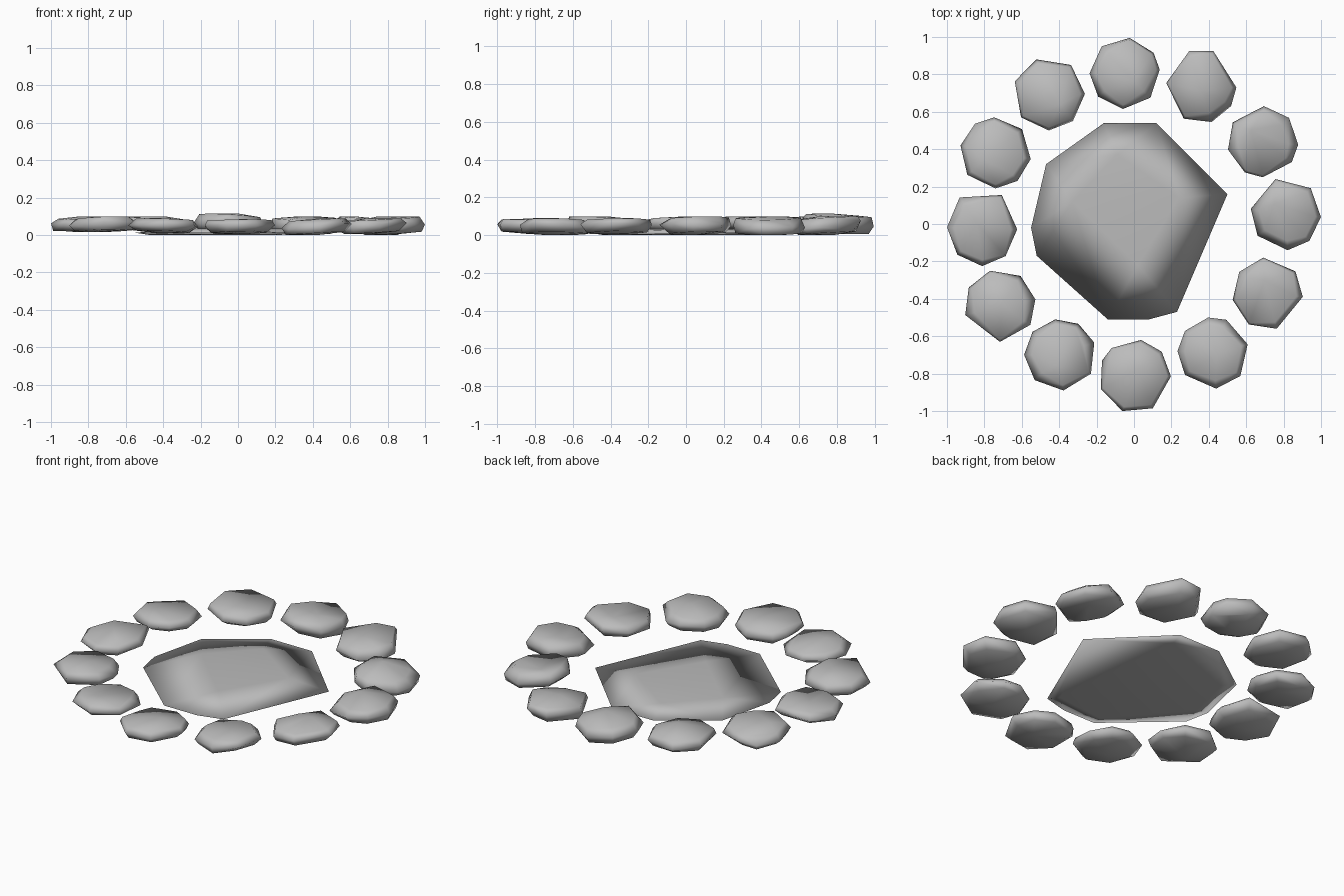
import bpy
import bmesh
import math
import random

random.seed(5)

cube = bpy.data.objects.get("Cube")
if cube:
    bpy.data.objects.remove(cube, do_unlink=True)

# One plain grey for all the stones
grey = bpy.data.materials.new("stone_grey")
grey.use_nodes = True
colour = (0.5, 0.5, 0.5, 1)
grey.diffuse_color = colour
grey.node_tree.nodes["Principled BSDF"].inputs["Base Color"].default_value = colour


def hull_object(name, points, sharp_angle):
    """Wrap points in a convex hull and shade it like a worn rock."""
    bm = bmesh.new()
    for point in points:
        bm.verts.new(point)
    result = bmesh.ops.convex_hull(bm, input=bm.verts[:])
    loose = {g for g in result["geom_interior"] + result["geom_unused"]
             if isinstance(g, bmesh.types.BMVert) and g.is_valid}
    bmesh.ops.delete(bm, geom=list(loose), context="VERTS")
    bmesh.ops.recalc_face_normals(bm, faces=bm.faces[:])
    mesh = bpy.data.meshes.new(name)
    bm.to_mesh(mesh)
    bm.free()
    mesh.materials.append(grey)
    obj = bpy.data.objects.new(name, mesh)
    bpy.context.collection.objects.link(obj)
    bpy.ops.object.select_all(action="DESELECT")
    obj.select_set(True)
    bpy.context.view_layer.objects.active = obj
    bpy.ops.object.shade_smooth_by_angle(angle=math.radians(sharp_angle))


def fit(values, centre, size):
    """Stretch coordinates so that they span size around centre."""
    low, high = min(values), max(values)
    return [centre + size * ((v - low) / (high - low) - 0.5) for v in values]


def ring_stone(name, x, y, low, high, corners):
    """Small flat boulder: a polygon rim with steep flanks and tilted caps."""
    width, depth = 0.375, 0.38
    angles = [math.radians(a) for a in corners]
    xs = fit([math.cos(a) for a in angles], x, width)
    ys = fit([math.sin(a) for a in angles], y, depth)
    middle, rise = (low + high) / 2, (high - low) / 2
    tilt = random.uniform(0, math.tau)
    points = []
    for a, px, py in zip(angles, xs, ys):
        lean = math.cos(a - tilt)
        points.append((px, py, middle + rise * (0.3 * lean + random.uniform(-0.25, 0.25))))
        # Every corner carries a top and a bottom facet
        for side in (1, -1):
            s = random.uniform(0.7, 0.95)
            height = rise * (0.8 + 0.2 * side * lean)
            points.append((x + (px - x) * s, y + (py - y) * s, middle + side * height))
    # Off-centre crown and base
    for z in (low, high):
        points.append((x + random.uniform(-0.07, 0.07), y + random.uniform(-0.07, 0.07), z))
    hull_object(name, points, 110)


# Ring of stones, counter-clockwise from the back; corners are in degrees
ring = {
    "back": (-0.05, 0.805, 0.005, 0.115, (6, 35, 82, 131, 180, 221, 267, 317)),
    "back_left": (0.36, 0.735, 0, 0.1, (70, 110, 175, 240, 287, 328, 358)),
    "left_back": (0.69, 0.44, 0, 0.1, (42, 88, 147, 193, 240, 270, 325, 355)),
    "left": (0.812, 0.05, 0, 0.1, (45, 107, 172, 217, 273, 312, 355)),
    "left_front": (0.715, -0.37, 0.005, 0.09, (38, 97, 143, 190, 238, 285, 355)),
    "front_left": (0.42, -0.69, 0, 0.09, (14, 68, 98, 142, 177, 218, 275, 320)),
    "front": (0.01, -0.81, 0.005, 0.085, (0, 42, 80, 130, 155, 200, 250, 300)),
    "front_right": (-0.4, -0.7, 0.01, 0.09, (20, 60, 98, 140, 180, 225, 275, 328)),
    "right_front": (-0.715, -0.44, 0.015, 0.1, (10, 55, 106, 150, 195, 270, 328)),
    "right": (-0.812, -0.035, 0.02, 0.1, (56, 130, 180, 225, 270, 312, 357)),
    "right_back": (-0.74, 0.38, 0.015, 0.1, (42, 92, 125, 168, 218, 270, 308, 350)),
    "back_right": (-0.45, 0.69, 0.015, 0.1, (52, 110, 160, 220, 270, 312, 360)),
}
for place, values in ring.items():
    ring_stone("ring_stone_" + place, *values)

# Broad thin slab in the middle: low rim, flat base and a few crown points
rim = [(-0.47, 0.32), (-0.16, 0.54), (0.12, 0.54), (0.5, 0.16), (0.23, -0.47),
       (0.08, -0.51), (-0.14, -0.51), (-0.52, -0.17), (-0.55, -0.02)]
edge = [(x, y, 0.012) for x, y in rim]
base = [(x * 0.85, y * 0.85, 0) for x, y in rim[::2]]
crown = [(-0.09, 0.37, 0.035), (0.24, 0.14, 0.035), (0.02, -0.22, 0.033), (-0.33, 0.12, 0.035)]
hull_object("centre_slab", edge + base + crown, 180)
